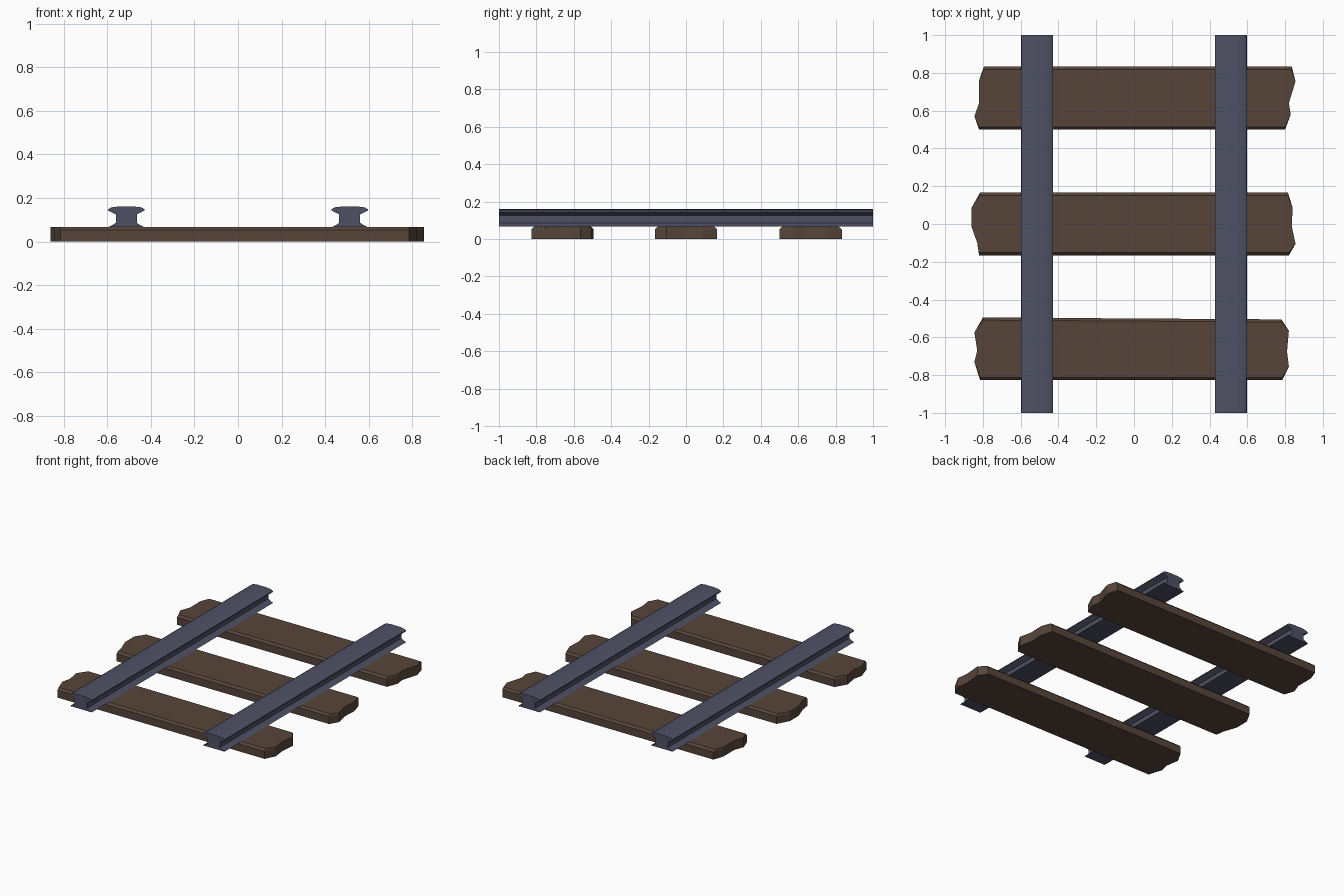
import bpy, bmesh, math

if "Cube" in bpy.data.objects:
    bpy.data.objects.remove(bpy.data.objects["Cube"])


def material(name, color):
    m = bpy.data.materials.new(name)
    m.diffuse_color = (*color, 1)
    m.use_nodes = True
    m.node_tree.nodes["Principled BSDF"].inputs["Base Color"].default_value = m.diffuse_color
    return m


def loft(name, rings, mat):
    """Closed solid through rings with equal point counts."""
    bm = bmesh.new()
    vs = [[bm.verts.new(p) for p in r] for r in rings]
    n = len(vs[0])
    for a, b in zip(vs, vs[1:]):
        for i in range(n):
            j = (i + 1) % n
            bm.faces.new((a[i], a[j], b[j], b[i]))
    bm.faces.new(vs[0])
    bm.faces.new(vs[-1])
    bmesh.ops.recalc_face_normals(bm, faces=bm.faces)
    me = bpy.data.meshes.new(name)
    bm.to_mesh(me)
    bm.free()
    ob = bpy.data.objects.new(name, me)
    bpy.context.collection.objects.link(ob)
    me.materials.append(mat)
    return ob


wood = material("wood", (0.095, 0.06, 0.042))
steel = material("steel", (0.078, 0.083, 0.13))

# Rails: half profile (offset, height) from foot to crown, mirrored
half = [(0.084, 0.066), (0.068, 0.073), (0.048, 0.086), (0.048, 0.125),
        (0.068, 0.134), (0.083, 0.142), (0.083, 0.149), (0.068, 0.157),
        (0.035, 0.161)]
profile = half + [(-x, z) for x, z in reversed(half)]
for side, cx in (("left", -0.513), ("right", 0.513)):
    rail = loft(side + "_rail",
                [[(cx + x, y, z) for x, z in profile] for y in (-1, 1)], steel)
    bpy.context.view_layer.objects.active = rail
    rail.select_set(True)
    bpy.ops.object.shade_smooth_by_angle(angle=math.radians(30))
    rail.select_set(False)

# Sleepers: ragged left and right ends, listed from back to front
sleepers = {
    "back_sleeper": (
        [(-0.795, 0.833), (-0.82, 0.76), (-0.82, 0.64), (-0.845, 0.57), (-0.82, 0.50)],
        [(0.835, 0.833), (0.855, 0.755), (0.82, 0.64), (0.83, 0.58), (0.80, 0.50)]),
    "middle_sleeper": (
        [(-0.815, 0.166), (-0.86, 0.085), (-0.86, -0.015), (-0.83, -0.10), (-0.82, -0.166)],
        [(0.815, 0.166), (0.84, 0.085), (0.835, -0.01), (0.855, -0.105), (0.82, -0.166)]),
    "front_sleeper": (
        [(-0.80, -0.495), (-0.845, -0.575), (-0.83, -0.67), (-0.845, -0.73), (-0.815, -0.827)],
        [(0.78, -0.505), (0.82, -0.565), (0.81, -0.675), (0.82, -0.755), (0.785, -0.827)])}


def ring(left, right, inset, z):
    def row(pts):
        d = [-inset, 0, 0, 0, inset]
        return [(x, y + k, z) for (x, y), k in zip(pts, d)]
    return row(left) + row(right)[::-1]


# Long upper edges are chamfered
for name, (left, right) in sleepers.items():
    loft(name, [ring(left, right, 0, 0), ring(left, right, 0, 0.052),
                ring(left, right, 0.014, 0.066)], wood)
